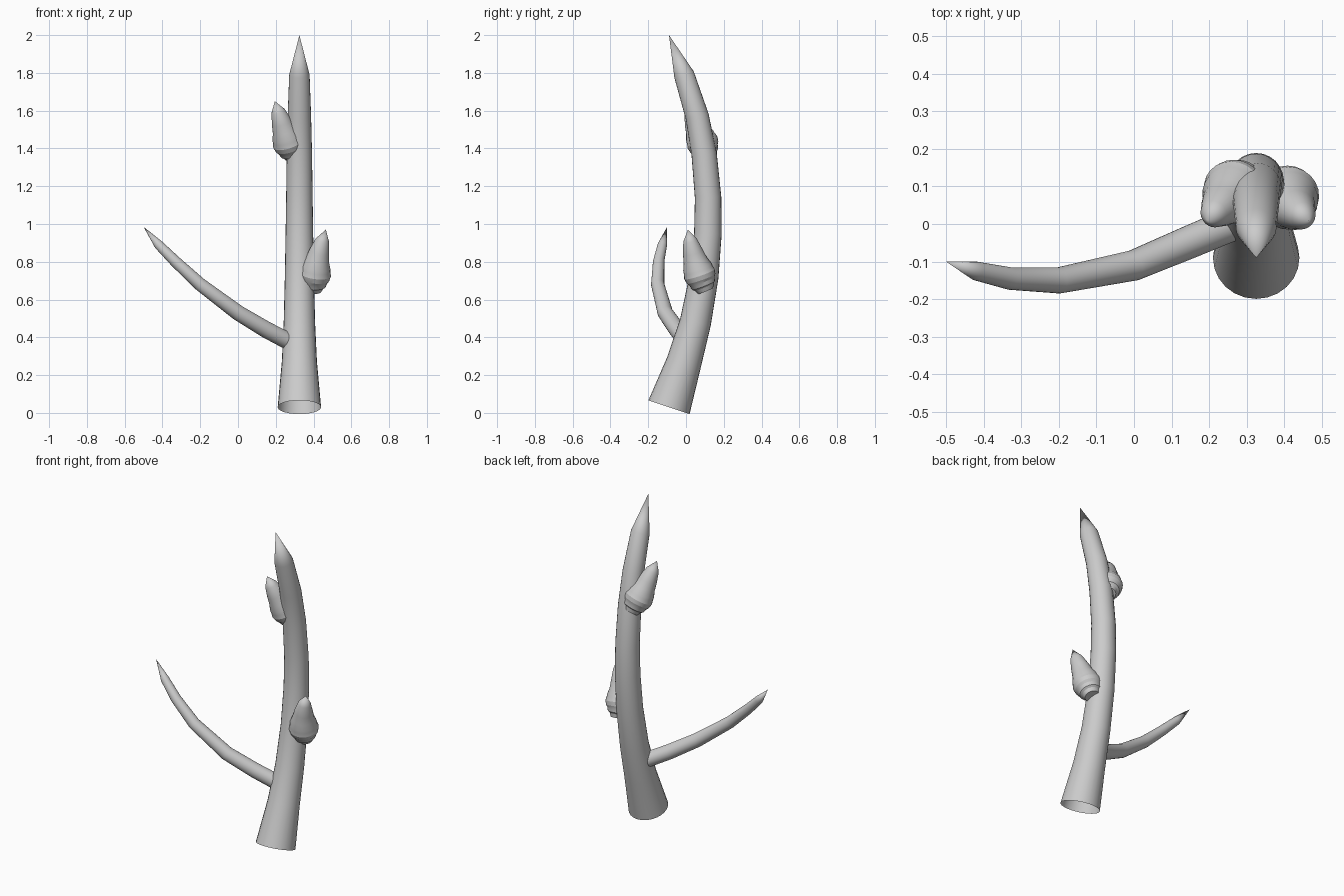
import bpy, bmesh, math
from mathutils import Vector

if "Cube" in bpy.data.objects:
    bpy.data.objects.remove(bpy.data.objects["Cube"], do_unlink=True)

grey = bpy.data.materials.new("bark grey")
grey.use_nodes = True
grey.diffuse_color = (0.6, 0.6, 0.6, 1)
grey.node_tree.nodes["Principled BSDF"].inputs["Base Color"].default_value = (0.6, 0.6, 0.6, 1)


def tube(name, points, radii, sides=24, cap=False, sharp=40):
    """Sweep a circle of varying radius along a path; zero radius makes a tip."""
    pts = [Vector(p) for p in points]
    bm = bmesh.new()
    rings = []
    for i, (p, r) in enumerate(zip(pts, radii)):
        axis = (pts[min(i + 1, len(pts) - 1)] - pts[max(i - 1, 0)]).normalized()
        u = axis.cross(Vector((0, 1, 0))).normalized()
        v = axis.cross(u)
        if r == 0:
            rings.append([bm.verts.new(p)])
            continue
        rings.append([bm.verts.new(p + r * (u * math.cos(a) + v * math.sin(a)))
                      for a in (2 * math.pi * k / sides for k in range(sides))])
    for a, b in zip(rings, rings[1:]):
        for k in range(sides):
            n = (k + 1) % sides
            if len(b) == 1:
                bm.faces.new((a[k], a[n], b[0]))
            else:
                bm.faces.new((a[k], a[n], b[n], b[k]))
    if cap:
        bm.faces.new(rings[0])
    bmesh.ops.recalc_face_normals(bm, faces=bm.faces)
    mesh = bpy.data.meshes.new(name)
    bm.to_mesh(mesh)
    bm.free()
    mesh.materials.append(grey)
    obj = bpy.data.objects.new(name, mesh)
    bpy.context.collection.objects.link(obj)
    bpy.ops.object.select_all(action='DESELECT')
    obj.select_set(True)
    bpy.context.view_layer.objects.active = obj
    bpy.ops.object.shade_smooth_by_angle(angle=math.radians(sharp))
    return obj


# Main stem: bowed backwards, open at the cut base, pointed at the top
stem = [(-0.09, 0.03, 0.115), (-0.01, 0.27, 0.093), (0.05, 0.48, 0.083),
        (0.095, 0.72, 0.077), (0.116, 0.95, 0.073), (0.117, 1.14, 0.070),
        (0.096, 1.37, 0.067), (0.059, 1.57, 0.062), (-0.01, 1.79, 0.054),
        (-0.09, 2.0, 0)]
tube("main_stem", [(0.325, y, z) for y, z, r in stem], [r for y, z, r in stem])

# Side twig: curves forward and up towards the right
tube("side_twig",
     [(0.30, 0.02, 0.365), (0.25, -0.005, 0.388), (0.15, -0.047, 0.44),
      (0.0, -0.11, 0.53), (-0.2, -0.15, 0.68), (-0.33, -0.145, 0.80),
      (-0.42, -0.125, 0.89), (-0.5, -0.10, 0.985)],
     [0.045, 0.045, 0.044, 0.041, 0.035, 0.030, 0.025, 0], cap=True)

# Buds: (position along axis, radius), with scale ridges low down
bud_profile = [(0, 0.042), (0.07, 0.052), (0.10, 0.064), (0.17, 0.070),
               (0.22, 0.080), (0.30, 0.085), (0.37, 0.079), (0.42, 0.077),
               (0.52, 0.064), (0.66, 0.054), (0.84, 0.037), (1, 0)]


def bud(name, base, middle, tip):
    b, m, t = Vector(base), Vector(middle), Vector(tip)
    path = [b * (1 - s) ** 2 + m * 2 * s * (1 - s) + t * s * s for s, r in bud_profile]
    tube(name, path, [r for s, r in bud_profile], cap=True, sharp=20)


bud("lower_bud", (0.40, 0.105, 0.645), (0.405, 0.045, 0.79), (0.465, 0.01, 0.97))
bud("upper_bud", (0.295, 0.125, 1.35), (0.25, 0.06, 1.48), (0.195, 0.01, 1.65))
